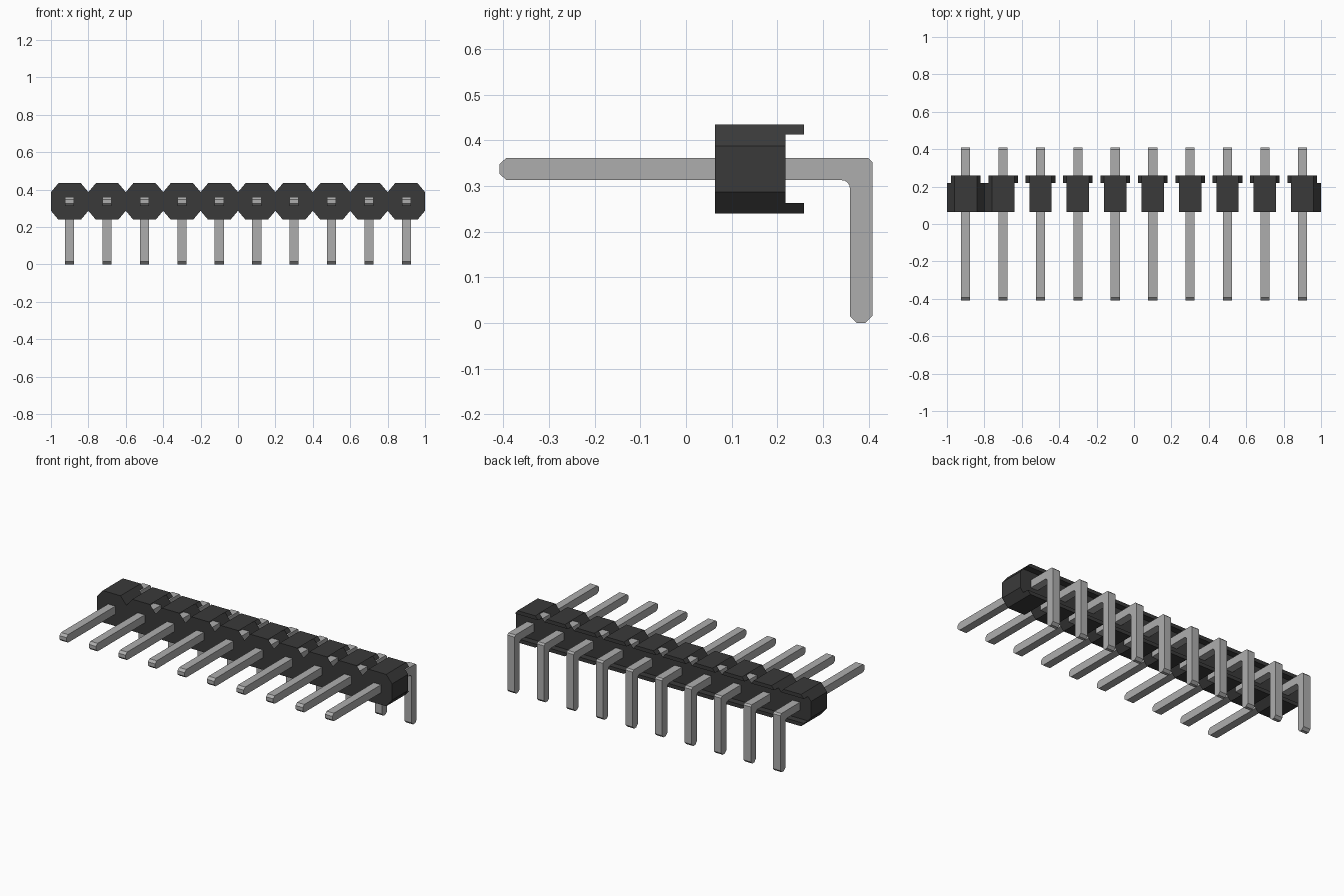
import bpy
import bmesh
import math

cube = bpy.data.objects.get("Cube")
if cube:
    bpy.data.objects.remove(cube, do_unlink=True)

COUNT, PITCH = 10, 0.2
MID_Z = 0.337                      # height of the pin axis
FRONT, BACK, LIP = 0.063, 0.218, 0.258
HALF = 0.0245                      # half thickness of a pin


def material(name, value):
    m = bpy.data.materials.new(name)
    m.use_nodes = True
    colour = (value, value, value, 1)
    m.diffuse_color = colour
    m.node_tree.nodes["Principled BSDF"].inputs["Base Color"].default_value = colour
    return m


plastic = material("black plastic", 0.042)
metal = material("grey metal", 0.42)


def finish(bm, name, mat):
    mesh = bpy.data.meshes.new(name)
    bm.to_mesh(mesh)
    bm.free()
    mesh.materials.append(mat)
    ob = bpy.data.objects.new(name, mesh)
    bpy.context.collection.objects.link(ob)
    return ob


def prism(bm, start, end, skip=(), caps=True):
    """Join two matching outlines, leaving out the sides in skip."""
    a = [bm.verts.new(p) for p in start]
    b = [bm.verts.new(p) for p in end]
    if caps:
        bm.faces.new(a)
        bm.faces.new(b[::-1])
    for i in range(len(a)):
        if i not in skip:
            j = (i + 1) % len(a)
            bm.faces.new((a[i], b[i], b[j], a[j]))


# Housing cell outline, counter-clockwise seen from the front
octagon = [(-0.1, -0.05), (-0.06, -0.0975), (0.06, -0.0975), (0.1, -0.05),
           (0.1, 0.05), (0.06, 0.0975), (-0.06, 0.0975), (-0.1, 0.05)]
upper_lip = [(-0.079, 0.075), (0.079, 0.075), (0.06, 0.0975), (-0.06, 0.0975)]
lower_lip = [(-x, -z) for x, z in upper_lip]


def extrude_y(bm, outline, cx, y0, y1, skip=()):
    prism(bm, [(cx + x, y0, MID_Z + z) for x, z in outline],
          [(cx + x, y1, MID_Z + z) for x, z in outline], skip)


# Pin side profile in (y, z): straight shaft, bend and downward leg
top, low = MID_Z + HALF, MID_Z - HALF
outer, inner, r = 0.408, 0.359, 0.018
profile = [(-0.408, MID_Z - 0.011), (-0.393, low)]
for k in range(5):                 # rounded inside corner
    a = math.pi / 2 * (1 - k / 4)
    profile.append((inner - r + r * math.cos(a), low - r + r * math.sin(a)))
profile += [(inner, 0.015), (inner + 0.015, 0), (outer - 0.015, 0), (outer, 0.015),
            (outer, top - 0.01), (outer - 0.01, top),
            (-0.393, top), (-0.408, MID_Z + 0.011)]

housing = bmesh.new()
last = COUNT - 1
for n in range(COUNT):
    cx = (n - last / 2) * PITCH

    # Housing cell: open bevels between the inner cells, closed at the ends
    skip = set()
    if n > 0:
        skip.add(7)
    if n > 1:
        skip |= {0, 6}
    if n < last:
        skip.add(3)
    if 0 < n < last:
        skip |= {2, 4}
    extrude_y(housing, octagon, cx, FRONT, BACK, skip)

    # Rear lips above and below the pin
    for lip in (upper_lip, lower_lip):
        extrude_y(housing, lip, cx, BACK, LIP)

    # Bent pin
    pin = bmesh.new()
    prism(pin, [(cx - HALF, y, z) for y, z in profile],
          [(cx + HALF, y, z) for y, z in profile])
    bmesh.ops.recalc_face_normals(pin, faces=pin.faces)
    finish(pin, f"bent_pin_{n + 1}", metal)

finish(housing, "housing", plastic)
